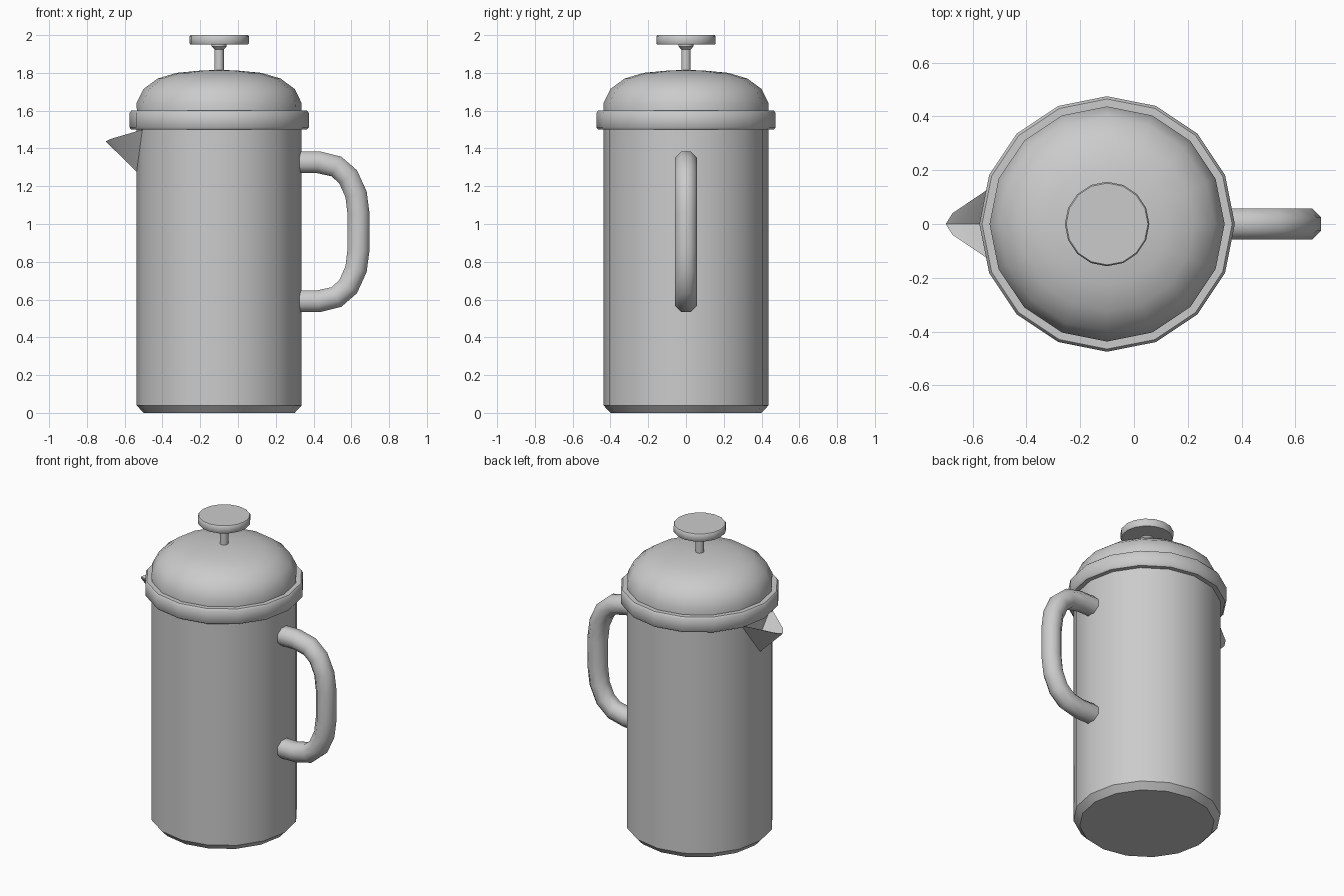
import bpy, bmesh, math
from mathutils import Vector

if "Cube" in bpy.data.objects:
    bpy.data.objects.remove(bpy.data.objects["Cube"])

AXIS_X = -0.10

grey = bpy.data.materials.new("plain grey")
grey.use_nodes = True
colour = (0.6, 0.6, 0.6, 1)
grey.diffuse_color = colour
grey.node_tree.nodes["Principled BSDF"].inputs["Base Color"].default_value = colour


def finish(name, bm, angle=40):
    bmesh.ops.recalc_face_normals(bm, faces=bm.faces)
    mesh = bpy.data.meshes.new(name)
    bm.to_mesh(mesh)
    bm.free()
    mesh.materials.append(grey)
    ob = bpy.data.objects.new(name, mesh)
    bpy.context.collection.objects.link(ob)
    bpy.ops.object.select_all(action='DESELECT')
    ob.select_set(True)
    bpy.context.view_layer.objects.active = ob
    bpy.ops.object.shade_smooth_by_angle(angle=math.radians(angle))
    return ob


def skin(bm, rings):
    """Join successive vertex rings with quads and cap both ends."""
    n = len(rings[0])
    for a, b in zip(rings, rings[1:]):
        for i in range(n):
            j = (i + 1) % n
            bm.faces.new((a[i], a[j], b[j], b[i]))
    bm.faces.new(rings[0])
    bm.faces.new(rings[-1])


def lathe(name, profile, sides=16, angle=40):
    """Turn (radius, height) points around the pot's axis."""
    bm = bmesh.new()
    turns = [math.tau * i / sides for i in range(sides)]
    skin(bm, [[bm.verts.new((AXIS_X + r * math.cos(t), r * math.sin(t), z))
               for t in turns] for r, z in profile])
    return finish(name, bm, angle)


# Turned parts
lathe("pot_body", [(0.40, 0), (0.437, 0.04), (0.437, 1.52)])
lathe("lid_rim", [(0.43, 1.5), (0.465, 1.5), (0.475, 1.512), (0.475, 1.588),
                  (0.465, 1.6), (0.43, 1.6)], angle=50)
lathe("lid_dome", [(0.435, 1.58), (0.437, 1.64), (0.40, 1.715), (0.325, 1.77),
                   (0.225, 1.8), (0.10, 1.812), (0.03, 1.815)])
lathe("plunger_rod", [(0.025, 1.79), (0.025, 1.925), (0.04, 1.94), (0.04, 1.96)], 12)
lathe("plunger_knob", [(0.152, 1.95), (0.157, 1.957), (0.157, 1.994), (0.152, 2.0)], 16)

# Handle: an eight-sided tube swept along a mirrored path
upper = [(0.30, 1.327), (0.425, 1.327), (0.52, 1.305), (0.583, 1.25),
         (0.625, 1.157), (0.638, 1.055)]
mid_z = 0.959
path = [Vector((x, 0, z)) for x, z in upper]
path += [Vector((p.x, 0, 2 * mid_z - p.z)) for p in reversed(path)]
bm = bmesh.new()
rings = []
side = Vector((0, 1, 0))
for i, p in enumerate(path):
    before = (p - path[max(i - 1, 0)]).normalized()
    after = (path[min(i + 1, len(path) - 1)] - p).normalized()
    out = (before + after).normalized().cross(side)
    ring = []
    for k in range(8):
        t = math.tau * (k + 0.5) / 8
        ring.append(bm.verts.new(p + 0.063 * (math.cos(t) * side + math.sin(t) * out)))
    rings.append(ring)
skin(bm, rings)
finish("handle", bm, 50)

# Spout: a pointed wedge with a hollow pouring channel
bm = bmesh.new()
base = bm.verts.new((-0.535, 0, 1.275))
tip = bm.verts.new((-0.70, 0, 1.437))
channel_front = bm.verts.new((-0.66, 0, 1.43))
channel_back = bm.verts.new((-0.52, 0, 1.38))
for s in (1, -1):
    root = bm.verts.new((-0.505, s * 0.155, 1.5))
    lip = bm.verts.new((-0.675, s * 0.04, 1.45))
    for face in ((base, root, lip), (base, lip, tip), (tip, lip, channel_front),
                 (lip, root, channel_front), (root, channel_back, channel_front),
                 (root, base, channel_back)):
        bm.faces.new(face)
finish("spout", bm, 35)
